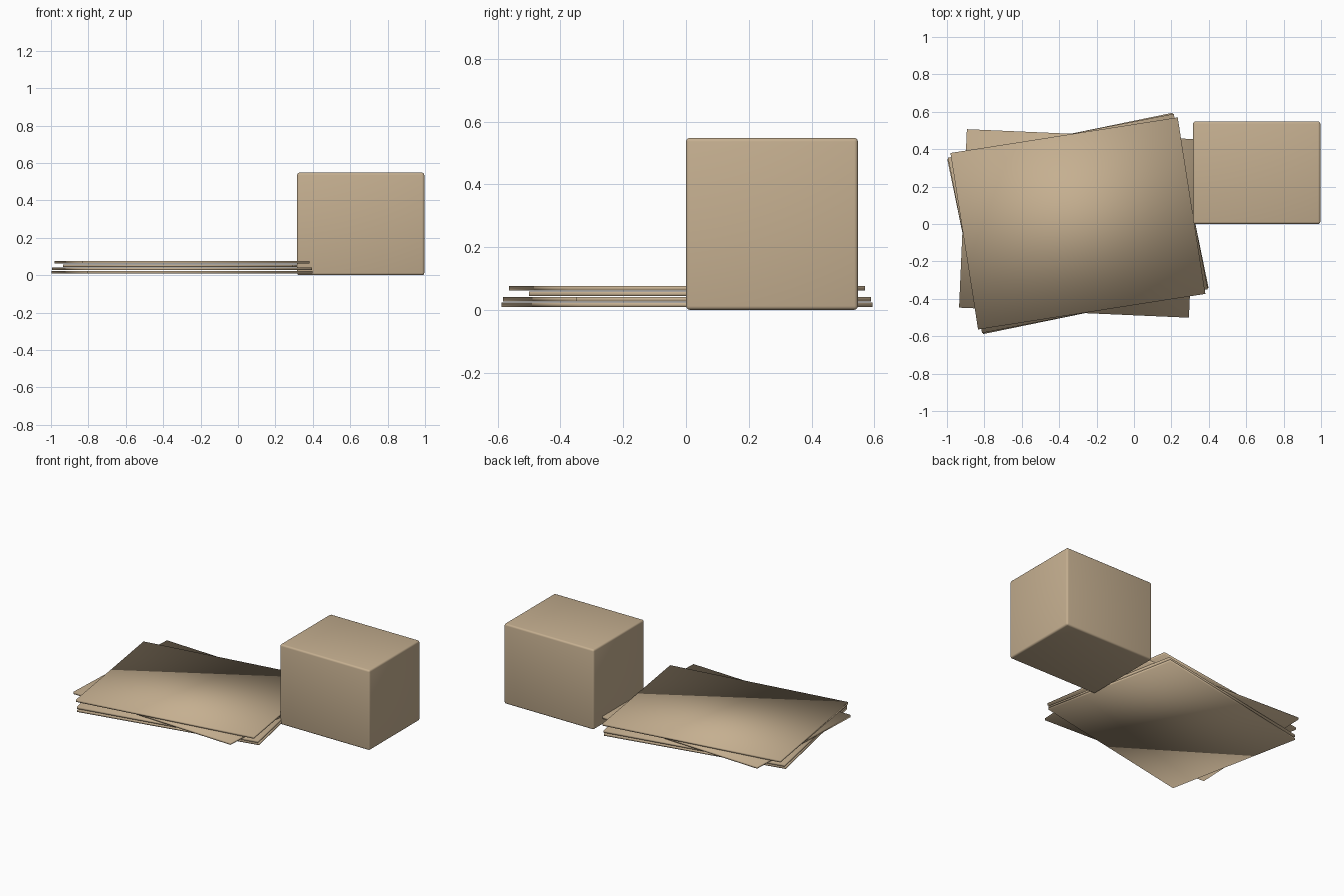
import bpy
from math import radians

cube = bpy.data.objects.get("Cube")
if cube:
    bpy.data.objects.remove(cube, do_unlink=True)

# Cardboard colour shared by every part
COLOUR = (0.56, 0.43, 0.28, 1)
cardboard = bpy.data.materials.new("cardboard_tan")
cardboard.use_nodes = True
cardboard.diffuse_color = COLOUR
cardboard.node_tree.nodes["Principled BSDF"].inputs["Base Color"].default_value = COLOUR


def block(name, size, centre, turn=0):
    """Smooth-shaded block turned about its vertical axis."""
    bpy.ops.mesh.primitive_cube_add(size=1, location=centre)
    ob = bpy.context.object
    ob.name = name
    ob.scale = size
    bpy.ops.object.transform_apply(location=False, rotation=False, scale=True)
    ob.rotation_euler.z = radians(turn)
    ob.data.materials.append(cardboard)
    bpy.ops.object.shade_smooth()
    return ob


# Closed box with softly rounded edges
box = block("closed_box", (0.68, 0.548, 0.548), (0.656, 0.274, 0.274))
bevel = box.modifiers.new("rounded_edges", "BEVEL")
bevel.width = 0.012
bevel.segments = 3

# Loose stack of flattened boxes, bottom to top
for i, turn in enumerate((11.6, 11, -2.5, 8.9)):
    block(f"flat_box_{i + 1}", (1.23, 0.955, 0.014),
          (-0.3, 0.003, 0.016 + i * 0.0175), turn)
